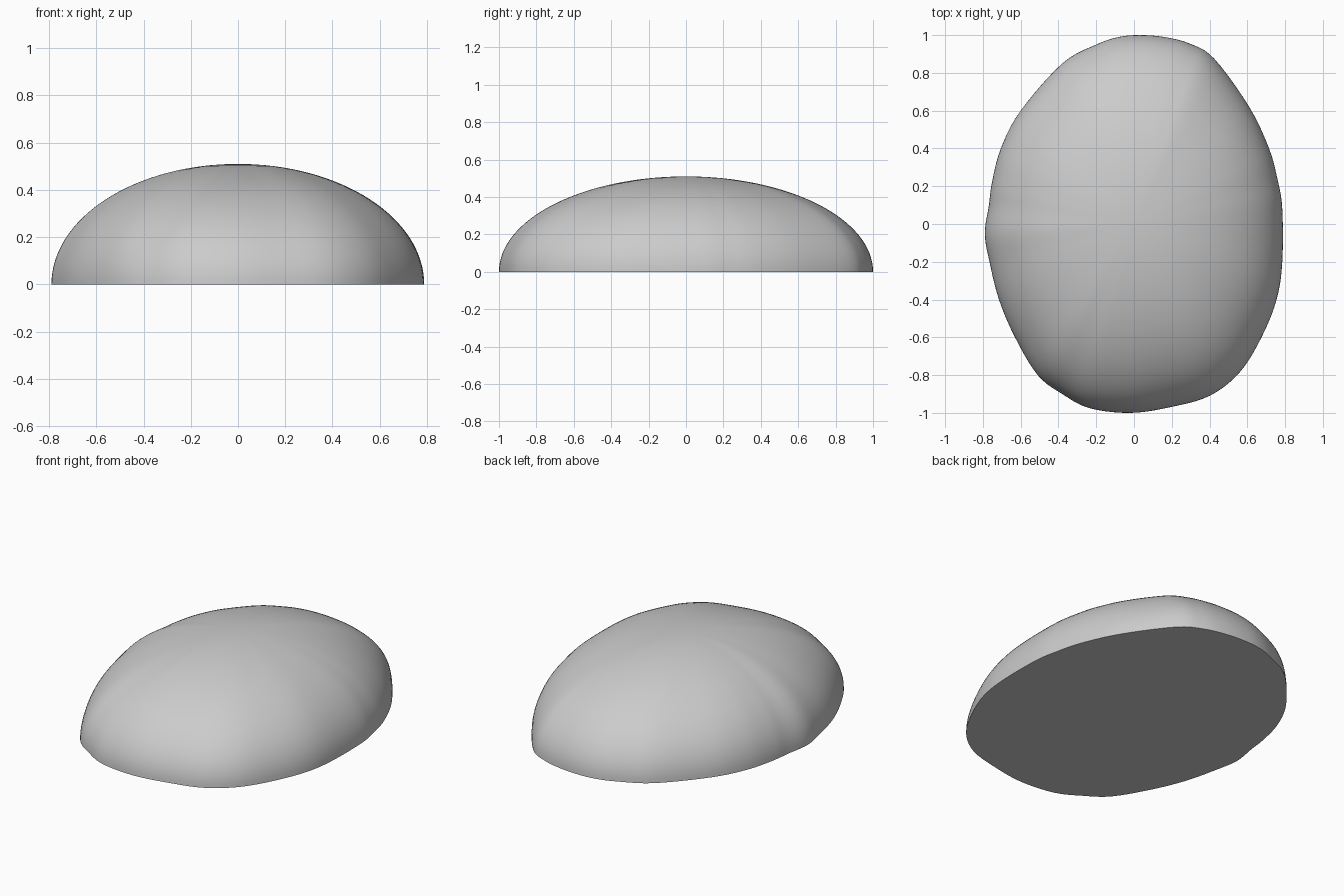
import bpy, bmesh, math
from mathutils import Vector

cube = bpy.data.objects.get("Cube")
if cube:
    bpy.data.objects.remove(cube)

HEIGHT = 0.51
RINGS = 32      # levels from the base to the crown
STEPS = 5       # subdivisions between outline points

# Base outline, clockwise from the back
outline = [(.03, 1), (.16, .99), (.295, .955), (.425, .875), (.61, .62),
           (.715, .4), (.76, .235), (.785, .08), (.785, -.2), (.755, -.4),
           (.675, -.6), (.56, -.785), (.4, -.91), (.19, -.97), (-.02, -1),
           (-.235, -.975), (-.38, -.9), (-.51, -.8), (-.63, -.6), (-.715, -.4),
           (-.765, -.2), (-.79, -.05), (-.768, .1), (-.752, .22), (-.705, .4),
           (-.6, .6), (-.38, .85), (-.2, .95), (-.08, .99)]


def smooth_loop(points, steps):
    """Closed smooth curve through the points."""
    pts = [Vector(p) for p in points]
    n = len(pts)
    loop = []
    for i in range(n):
        a, b, c, d = (pts[(i + k) % n] for k in (-1, 0, 1, 2))
        for s in range(steps):
            t = s / steps
            loop.append(b + (c - a) * t / 2
                        + (a * 2 - b * 5 + c * 4 - d) * t ** 2 / 2
                        + (b * 3 - a - c * 3 + d) * t ** 3 / 2)
    return loop


# Dome: the outline shrinks along a quarter ellipse up to the crown
loop = smooth_loop(outline, STEPS)
count = len(loop)
bm = bmesh.new()
rings = []
for r in range(RINGS):
    angle = math.pi / 2 * r / RINGS
    rings.append([bm.verts.new((p.x * math.cos(angle), p.y * math.cos(angle),
                                HEIGHT * math.sin(angle))) for p in loop])
crown = bm.verts.new((0, 0, HEIGHT))
for low, high in zip(rings, rings[1:]):
    for i in range(count):
        j = (i + 1) % count
        bm.faces.new((low[i], low[j], high[j], high[i]))
for i in range(count):
    bm.faces.new((rings[-1][i], rings[-1][(i + 1) % count], crown))

# Flat underside
bm.faces.new(rings[0])
bmesh.ops.recalc_face_normals(bm, faces=bm.faces)
mesh = bpy.data.meshes.new("pebble_dome")
bm.to_mesh(mesh)
bm.free()
dome = bpy.data.objects.new("pebble_dome", mesh)
bpy.context.collection.objects.link(dome)

# Stone grey
grey = bpy.data.materials.new("stone_grey")
grey.use_nodes = True
colour = (0.6, 0.6, 0.6, 1)
grey.diffuse_color = colour
grey.node_tree.nodes["Principled BSDF"].inputs["Base Color"].default_value = colour
mesh.materials.append(grey)

# Smooth dome with a crisp base edge
bpy.context.view_layer.objects.active = dome
dome.select_set(True)
bpy.ops.object.shade_smooth_by_angle(angle=math.radians(40))
